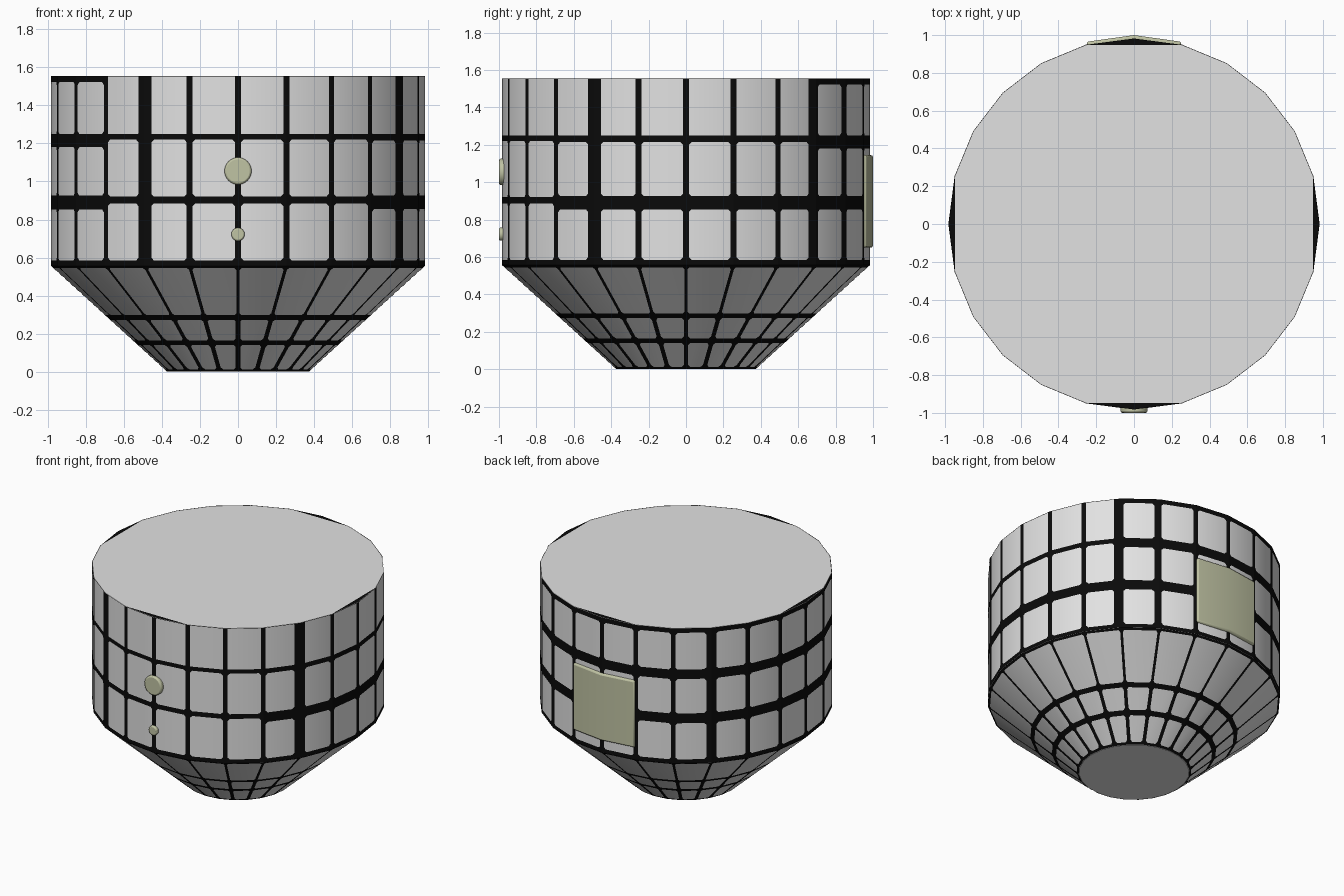
import bpy, bmesh, math
from mathutils import Vector

if "Cube" in bpy.data.objects:
    bpy.data.objects.remove(bpy.data.objects["Cube"])

N, R, R0 = 24, 0.982, 0.37          # sides, wall radius, foot radius
Z1, Z2 = 0.557, 1.555               # top of cone, top of wall


def material(name, rgb):
    m = bpy.data.materials.new(name)
    m.diffuse_color = (*rgb, 1)
    m.use_nodes = True
    m.node_tree.nodes["Principled BSDF"].inputs["Base Color"].default_value = m.diffuse_color
    return m


GREY = material("light grey", (0.76, 0.76, 0.76))
BLACK = material("black", (0.003, 0.003, 0.003))
OLIVE = material("pale olive", (0.53, 0.55, 0.37))


def finish(bm, name, mat, smooth=True, bevel=0):
    me = bpy.data.meshes.new(name)
    bmesh.ops.recalc_face_normals(bm, faces=bm.faces)
    bm.to_mesh(me)
    bm.free()
    ob = bpy.data.objects.new(name, me)
    bpy.context.collection.objects.link(ob)
    me.materials.append(mat)
    if bevel:
        b = ob.modifiers.new("soft edge", "BEVEL")
        b.width, b.segments, b.limit_method = bevel, 2, "ANGLE"
    if smooth:
        bpy.ops.object.select_all(action="DESELECT")
        ob.select_set(True)
        bpy.context.view_layer.objects.active = ob
        bpy.ops.object.shade_smooth_by_angle(angle=math.radians(30))
    return ob


def polar(r, deg, z):
    a = math.radians(deg)
    return Vector((r * math.cos(a), r * math.sin(a), z))


# Body: cone foot and straight wall, 24 sides
bm = bmesh.new()
rings = [[bm.verts.new(polar(r, 15 * i, z)) for i in range(N)]
         for r, z in ((R0, 0), (R, Z1), (R, Z2))]
for lo, hi in zip(rings, rings[1:]):
    for i in range(N):
        j = (i + 1) % N
        bm.faces.new((lo[i], lo[j], hi[j], hi[i]))
bm.faces.new(rings[0][::-1])
bm.faces.new(rings[-1])
finish(bm, "body", GREY)


# Seams: one black frame with chamfered corners around each panel
def surface_point(deg, u, z, off):
    """Point u units along the facet starting at angle deg."""
    r = (R0 + (R - R0) * z / Z1 if z < Z1 else R) + off
    a, b = polar(r, deg, z), polar(r, deg + 15, z)
    return a.lerp(b, u / (b - a).length), (b - a).length


def frame(bm, deg, z0, z1, t0, t1, left, right, c, off):
    def pt(side, inset, z):
        w = surface_point(deg, 0, z, off)[1]
        return bm.verts.new(surface_point(deg, inset if side < 0 else w - inset, z, off)[0])
    outer = [pt(-1, 0, z0), pt(1, 0, z0), pt(1, 0, z1), pt(-1, 0, z1)]
    inner = [pt(-1, left, t0 + c), pt(-1, left + c, t0),
             pt(1, right + c, t0), pt(1, right, t0 + c),
             pt(1, right, t1 - c), pt(1, right + c, t1),
             pt(-1, left + c, t1), pt(-1, left, t1 - c)]
    for k in range(4):
        a, b = inner[2 * k], inner[2 * k + 1]
        bm.faces.new((outer[k], b, a))
        bm.faces.new((outer[k], outer[(k + 1) % 4], inner[(2 * k + 2) % 8], b))


FRONT = ((0.585, 0.885), (0.92, 1.22), (1.25, 1.553))
RIGHT = ((0.585, 0.855), (0.925, 1.215), (1.25, 1.553))
REAR = ((0.585, 0.853), (0.925, 1.18), (1.25, 1.522))
WIDE = {240: (0.04, 0.04), 330: (0.04, 0.04), 45: (0.05, 0.015),
        60: (0.035, 0.015), 135: (0.035, 0.035)}   # seam width before, after

bm = bmesh.new()
for i in range(N):
    d = 15 * i
    rows = FRONT if 225 <= d < 315 else REAR if 45 <= d < 225 else RIGHT
    left = WIDE.get(d, (0.016, 0.016))[1]
    right = WIDE.get((d + 15) % 360, (0.016, 0.016))[0]
    cuts = (Z1, 0.903, 1.235, Z2)
    for k, (t0, t1) in enumerate(rows):
        frame(bm, d, cuts[k], cuts[k + 1], t0, t1, left, right,
              0.002 if t1 > 1.55 else 0.014, 0.002)
finish(bm, "wall_seams", BLACK, smooth=False)

bm = bmesh.new()
for i in range(N):
    for z0, z1, t0, t1, w in ((0.001, 0.152, 0.013, 0.14, 0.012),
                              (0.152, 0.285, 0.165, 0.273, 0.012),
                              (0.285, 0.556, 0.297, 0.545, 0.009)):
        frame(bm, 15 * i, z0, z1, t0, t1, w, w, 0.01, 0.002)
finish(bm, "cone_seams", BLACK, smooth=False)

# Black corners on the rim at the four quarter points
bm = bmesh.new()
for d in (0, 90, 180, 270):
    bm.faces.new([bm.verts.new(polar(R, d + k, Z2 + 0.002)) for k in (-15, 0, 15)])
finish(bm, "rim_corners", BLACK, smooth=False)

# Rear hatch: slab wrapped over two facets
bm = bmesh.new()
cols = []
for d, r in ((75.3, 0.997), (90, 1.0), (104.7, 0.997)):
    cols.append([bm.verts.new(polar(q, d, z))
                 for q, z in ((0.965, 0.65), (r, 0.65), (r, 1.145), (0.965, 1.145))])
for a, b in zip(cols, cols[1:]):
    for k in range(4):
        bm.faces.new((a[k], a[(k + 1) % 4], b[(k + 1) % 4], b[k]))
bm.faces.new(cols[0])
bm.faces.new(cols[-1])
finish(bm, "rear_hatch", OLIVE, bevel=0.012)


# Front buttons
def button(name, z, r, bevel):
    bm = bmesh.new()
    lo, hi = [[bm.verts.new((r * math.cos(k * math.tau / 32), y,
                             z + r * math.sin(k * math.tau / 32)))
               for k in range(32)] for y in (-0.96, -1.0)]
    for k in range(32):
        j = (k + 1) % 32
        bm.faces.new((lo[k], lo[j], hi[j], hi[k]))
    bm.faces.new(lo)
    bm.faces.new(hi)
    finish(bm, name, OLIVE, bevel=bevel)


button("large_button", 1.055, 0.071, 0.01)
button("small_button", 0.722, 0.035, 0.008)
